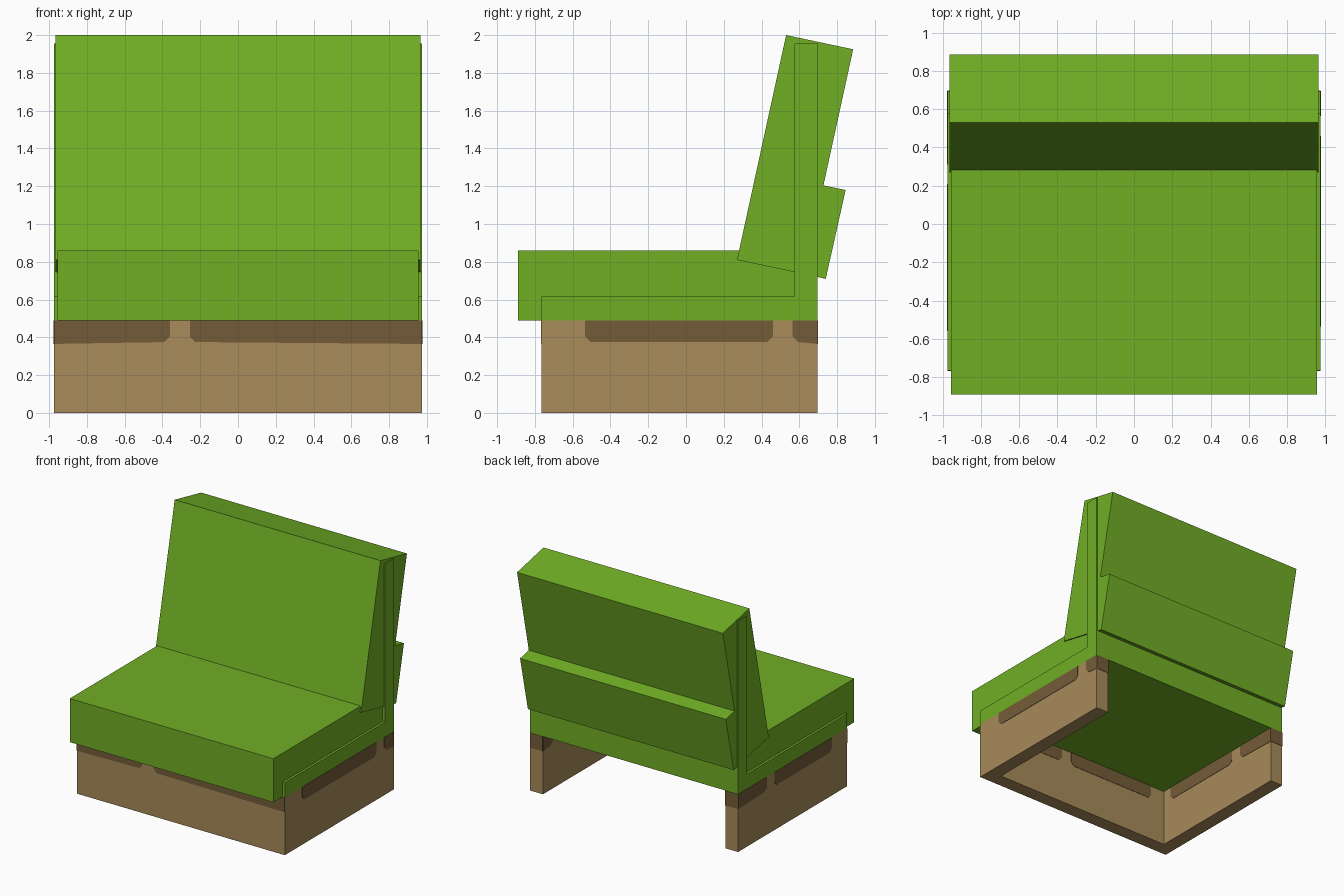
import bpy, bmesh

if "Cube" in bpy.data.objects:
    bpy.data.objects.remove(bpy.data.objects["Cube"])


def material(name, rgb):
    m = bpy.data.materials.new(name)
    m.diffuse_color = (*[(c / 255 / 12.92 if c < 11 else ((c / 255 + 0.055) / 1.055) ** 2.4) for c in rgb], 1)
    m.use_nodes = True
    m.node_tree.nodes["Principled BSDF"].inputs["Base Color"].default_value = m.diffuse_color
    return m


GREEN = material("green fabric", (113, 175, 37))
WOOD = material("light wood", (168, 139, 90))
STAIN = material("dark wood", (116, 92, 56))


def extrude(name, profile, start, end, mat, axis="x"):
    """Prism from a 2D profile: (y, z) swept along x, (x, z) along y, or (x, y) along z."""
    place = {"x": lambda p, t: (t, p[0], p[1]),
             "y": lambda p, t: (p[0], t, p[1]),
             "z": lambda p, t: (p[0], p[1], t)}[axis]
    bm = bmesh.new()
    a = [bm.verts.new(place(p, start)) for p in profile]
    b = [bm.verts.new(place(p, end)) for p in profile]
    n = len(profile)
    bm.faces.new(a)
    bm.faces.new(b[::-1])
    for i in range(n):
        j = (i + 1) % n
        bm.faces.new((a[j], a[i], b[i], b[j]))
    bmesh.ops.recalc_face_normals(bm, faces=bm.faces)
    mesh = bpy.data.meshes.new(name)
    bm.to_mesh(mesh)
    bm.free()
    mesh.materials.append(mat)
    obj = bpy.data.objects.new(name, mesh)
    bpy.context.collection.objects.link(obj)
    return obj


# Wooden base: front wall and two side walls, open at the back
W, F, B, T, TOP = 0.975, -0.765, 0.695, 0.12, 0.49
extrude("base", [(-W, F), (W, F), (W, B), (W - T, B), (W - T, F + T),
                 (-W + T, F + T), (-W + T, B), (-W, B)], 0, TOP, WOOD, "z")

# L-shaped fabric frame: seat deck and upright
extrude("frame", [(F, TOP), (B, TOP), (B, 1.955), (0.575, 1.955),
                  (0.575, 0.615), (F, 0.615)], -W, W, GREEN)

# Cushions
extrude("seat_cushion", [(-0.89, TOP), (0.60, TOP), (0.60, 0.86), (-0.89, 0.86)],
        -0.955, 0.955, GREEN)
extrude("back_cushion", [(0.27, 0.81), (0.625, 0.735), (0.885, 1.925), (0.53, 2.0)],
        -0.965, 0.965, GREEN)
extrude("rear_bolster", [(0.62, 0.735), (0.74, 0.71), (0.845, 1.18), (0.725, 1.205)],
        -0.965, 0.965, GREEN)


# Dark bands along the top of the base walls, with clipped lower corners at gaps
def band(name, axis, pos, out, lo, hi, clip_lo=True, clip_hi=True, low=0.375):
    c = 0.03
    pts = [(lo, TOP)]
    pts += [(lo, low + c), (lo + c, low)] if clip_lo else [(lo, low - 0.01)]
    pts += [(hi - c, low), (hi, low + c)] if clip_hi else [(hi, low - 0.01)]
    pts += [(hi, TOP)]
    extrude(name, pts, pos, pos + out * 0.003, STAIN, axis)


band("front_band_left", "y", F, -1, -W, -0.36, clip_lo=False)
band("front_band_right", "y", F, -1, -0.255, W, clip_hi=False)
band("inner_front_band_left", "y", F + T, 1, -0.72, 0.12)
band("inner_front_band_right", "y", F + T, 1, 0.22, 0.72)

for side, x, gap, front in (("right", W, (0.46, 0.565), -0.535),
                            ("left", -W, (0.21, 0.31), -0.56)):
    s = 1 if x > 0 else -1
    for place, pos, out in (("outer", x, s), ("inner", x - s * T, -s)):
        band(f"{side}_{place}_band_long", "x", pos, out, front, gap[0])
        band(f"{side}_{place}_band_short", "x", pos, out, gap[1], B, clip_hi=False)
    # Rear ends of the side walls
    lo, hi = sorted((x, x - s * T))
    band(f"{side}_rear_band", "y", B, 1, lo, hi, False, False)
